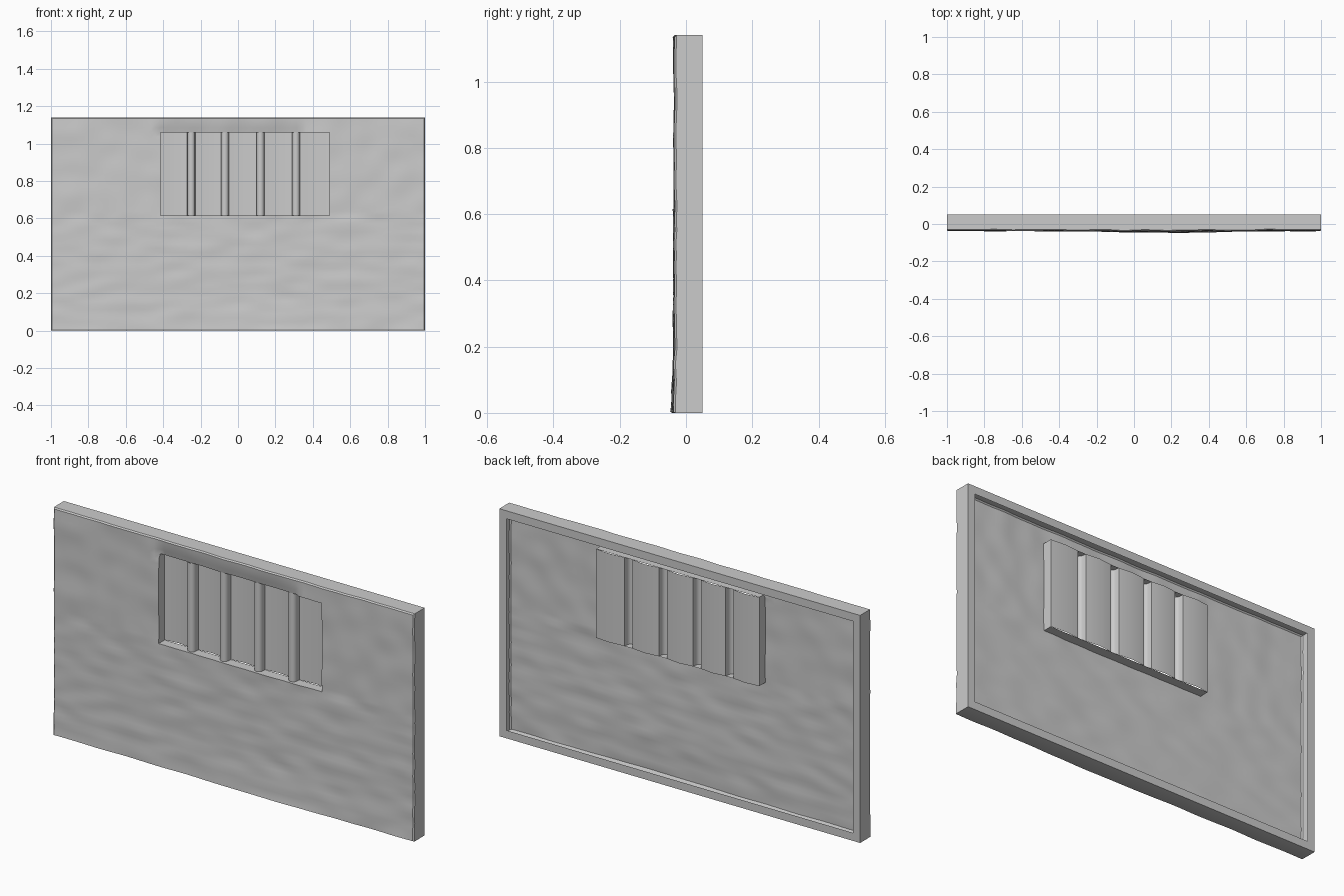
import bpy, bmesh, math
from mathutils import Vector, noise

if "Cube" in bpy.data.objects:
    bpy.data.objects.remove(bpy.data.objects["Cube"])

W, H, BACK = 1.0, 1.14, 0.05
X0, X1, Z0, Z1 = -0.415, 0.49, 0.615, 1.06      # window opening
FLOOR = 0.012                                    # depth of the recess floor


def spaced(stops, step):
    out = [stops[0]]
    for a, b in zip(stops, stops[1:]):
        n = max(1, round((b - a) / step))
        out += [a + (b - a) * i / n for i in range(1, n + 1)]
    return out


def front_y(x, z):
    y = -0.035 - 0.003 * math.exp(-((x - 0.15) / 0.45) ** 2)
    # swelling along the foot
    y -= 0.009 * max(0, 1 - z / 0.17) * (0.35 + 0.65 * math.exp(-((x - 0.2) / 0.35) ** 2))
    # worn plaster: streaks low down, rounder dents higher up
    low = noise.noise(Vector((x * 6, 3, z * 17)))
    high = noise.noise(Vector((x * 9, 8, z * 9)))
    y += 0.004 * (low if z < 0.6 else high)
    # sloping lintel above the window
    if X0 - 0.02 <= x <= 0.34 and z >= Z1 - 0.001:
        y += 0.013 * max(0, 1 - (z - Z1) / 0.06)
    return max(-0.05, y)


def finish(bm, name, angle):
    bmesh.ops.remove_doubles(bm, verts=bm.verts, dist=1e-5)
    me = bpy.data.meshes.new(name)
    bm.to_mesh(me)
    bm.free()
    ob = bpy.data.objects.new(name, me)
    bpy.context.collection.objects.link(ob)
    bpy.ops.object.select_all(action='DESELECT')
    ob.select_set(True)
    bpy.context.view_layer.objects.active = ob
    bpy.ops.object.shade_smooth_by_angle(angle=math.radians(angle))
    return ob


def extrude_edges(bm, edges):
    res = bmesh.ops.extrude_edge_only(bm, edges=edges)["geom"]
    return ([v for v in res if isinstance(v, bmesh.types.BMVert)],
            [e for e in res if isinstance(e, bmesh.types.BMEdge)])


# Uneven wall face
bm = bmesh.new()
xs = spaced([-W + 0.006, X0, X1, W - 0.006], 0.025)
zs = spaced([0.003, Z0, Z1, H - 0.006], 0.022)
grid = [[bm.verts.new((x, front_y(x, z), z)) for x in xs] for z in zs]
hole = []
for j in range(len(zs) - 1):
    for i in range(len(xs) - 1):
        f = bm.faces.new((grid[j][i], grid[j][i + 1], grid[j + 1][i + 1], grid[j + 1][i]))
        c = f.calc_center_median()
        if X0 < c.x < X1 and Z0 < c.z < Z1:
            hole.append(f)

# Side walls, then the lip folded inwards at the back
rim = [e for e in bm.edges if e.is_boundary]
verts, rim = extrude_edges(bm, rim)
for v in verts:
    v.co.x = v.co.x if abs(v.co.x) < W - 0.01 else math.copysign(W, v.co.x)
    v.co.z = 0 if v.co.z < 0.01 else (H if v.co.z > H - 0.01 else v.co.z)
    v.co.y += 0.006
verts, rim = extrude_edges(bm, rim)
for v in verts:
    v.co.y = BACK
verts, rim = extrude_edges(bm, rim)
for v in verts:
    v.co.x = max(-W + 0.04, min(W - 0.04, v.co.x))
    v.co.z = max(0.04, min(H - 0.04, v.co.z))

# Window opening with its reveals
bmesh.ops.delete(bm, geom=hole, context='FACES')
edges = [e for e in bm.edges if e.is_boundary and
         all(X0 - 0.01 < v.co.x < X1 + 0.01 and Z0 - 0.01 < v.co.z < Z1 + 0.01 for v in e.verts)]
verts, _ = extrude_edges(bm, edges)
for v in verts:
    v.co.y = FLOOR
bmesh.ops.recalc_face_normals(bm, faces=bm.faces)
# keep the front face pointing forwards
bm.faces.ensure_lookup_table()
if bm.faces[0].normal.y > 0:
    bmesh.ops.reverse_faces(bm, faces=bm.faces)
finish(bm, "wall_shell", 40)

# Recess floor with four upright bars raised from the sheet
profile = [(X0, FLOOR)]
for c in (-0.25, -0.07, 0.12, 0.31):
    px = profile[-1][0]
    profile.append(((px + c - 0.022) / 2, FLOOR + 0.008))
    profile.append((c - 0.022, FLOOR))
    for k in range(7):
        a = math.pi * k / 6
        profile.append((c - 0.02 * math.cos(a), -0.008 - 0.018 * math.sin(a)))
    profile.append((c + 0.022, FLOOR))
profile += [(0.41, FLOOR + 0.006), (X1, FLOOR)]
bm = bmesh.new()
rows = [[bm.verts.new((x, y, z)) for x, y in profile] for z in spaced([Z0, Z1], 0.11)]
for lo, hi in zip(rows, rows[1:]):
    for i in range(len(profile) - 1):
        bm.faces.new((lo[i], lo[i + 1], hi[i + 1], hi[i]))
finish(bm, "window_bars_and_recess", 45)
